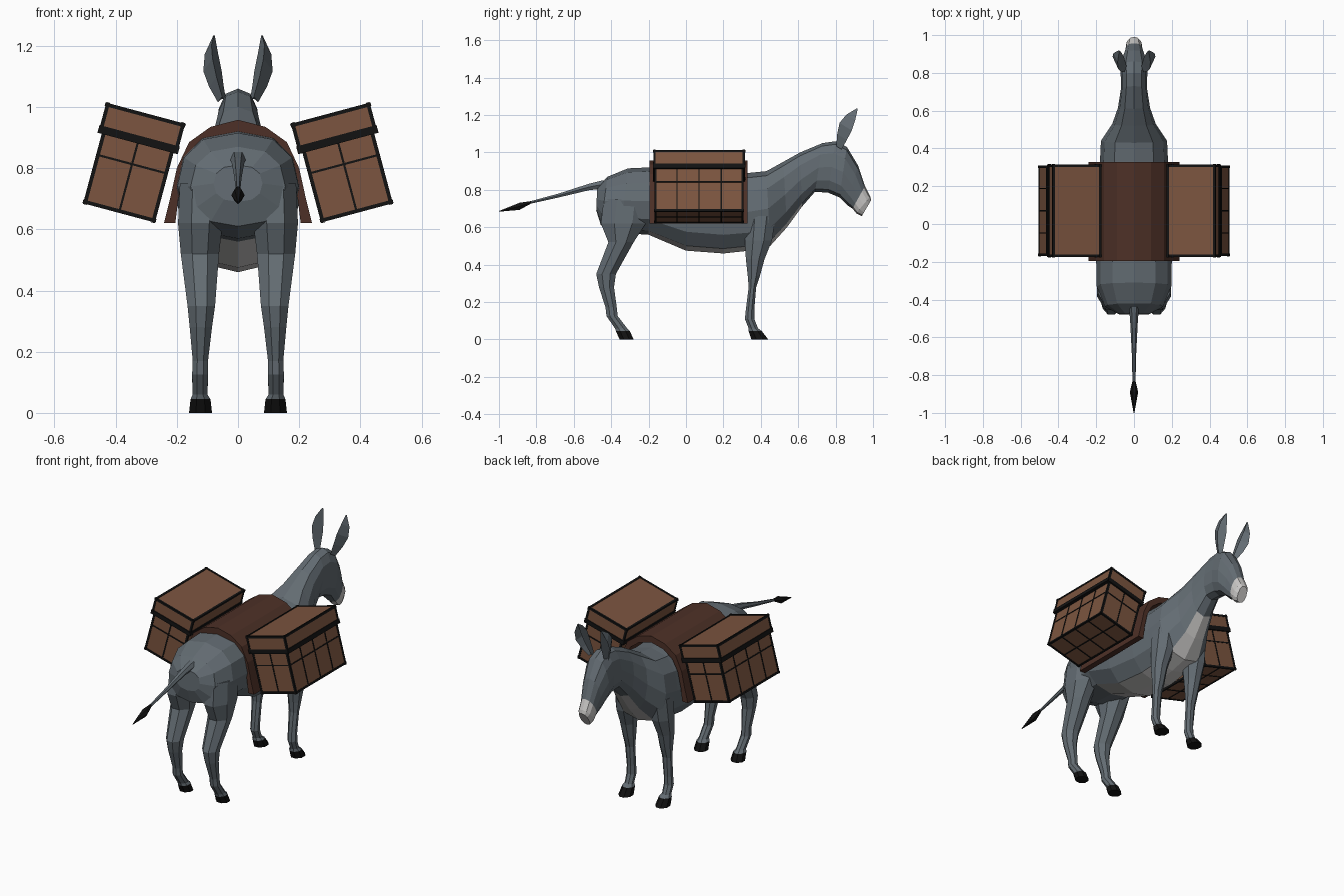
import bpy, bmesh
from math import sin, cos, pi, radians, copysign
from mathutils import Vector, Matrix

if "Cube" in bpy.data.objects:
    bpy.data.objects.remove(bpy.data.objects["Cube"])


def material(name, rgb):
    m = bpy.data.materials.new(name)
    m.use_nodes = True
    m.diffuse_color = (*rgb, 1)
    m.node_tree.nodes["Principled BSDF"].inputs["Base Color"].default_value = (*rgb, 1)
    return m


GREY = material("grey coat", (.125, .15, .17))
PALE = material("pale coat", (.58, .57, .56))
BLACK = material("black", (.006, .006, .006))
BROWN = material("leather brown", (.2, .09, .05))
DARK = material("dark brown blanket", (.075, .03, .02))


def finish(bm, name, mats):
    bmesh.ops.recalc_face_normals(bm, faces=bm.faces)
    me = bpy.data.meshes.new(name)
    bm.to_mesh(me)
    bm.free()
    for m in mats:
        me.materials.append(m)
    ob = bpy.data.objects.new(name, me)
    bpy.context.collection.objects.link(ob)
    return ob


def loft(name, rings, mats, rule=None):
    """Skin a list of closed rings; rule(ring index, side index) picks the colour."""
    bm = bmesh.new()
    vs = [[bm.verts.new(p) for p in r] for r in rings]
    n = len(rings[0])
    for k in range(len(vs) - 1):
        for i in range(n):
            j = (i + 1) % n
            f = bm.faces.new((vs[k][i], vs[k][j], vs[k + 1][j], vs[k + 1][i]))
            f.material_index = rule(k, i) if rule else 0
    for k, ring in ((0, vs[0]), (len(vs) - 2, vs[-1])):
        bm.faces.new(ring).material_index = rule(k, n // 2) if rule else 0
    return finish(bm, name, mats)


def power(v, e):
    return copysign(abs(v) ** e, v)


# Torso, neck and head: (bottom y, bottom z, top y, top z, half width)
SECTIONS = [
    (-.48, .69, -.475, .81, .08), (-.455, .61, -.42, .87, .155),
    (-.35, .57, -.31, .915, .198), (-.2, .56, -.2, .92, .2),
    (0, .475, 0, .91, .2), (.2, .46, .2, .89, .19), (.34, .475, .33, .89, .18),
    (.45, .5, .43, .9, .175), (.54, .6, .52, .95, .115),
    (.62, .71, .61, 1.0, .085), (.69, .79, .73, 1.05, .07),
    (.76, .785, .80, 1.06, .07), (.82, .76, .86, 1.03, .075),
    (.86, .72, .92, .93, .058), (.89, .7, .957, .82, .045),
    (.91, .675, .985, .765, .042), (.94, .66, .99, .745, .03)]
SIDES = 12


def body_ring(yb, zb, yt, zt, w):
    ring = []
    for i in range(SIDES):
        a = 2 * pi * i / SIDES
        t = .5 - .5 * power(cos(a), .9)
        ring.append((w * power(sin(a), .8), yb + (yt - yb) * t, zb + (zt - zb) * t))
    return ring


def coat(k, i):
    muzzle = k >= len(SECTIONS) - 3
    underside = 3 <= k <= 8 and i in (0, SIDES - 1)
    return 1 if muzzle or underside else 0


loft("body_and_head", [body_ring(*s) for s in SECTIONS], [GREY, PALE], coat)

# Legs: (z, back y, front y, inner x, outer x)
HIND = [(0, -.355, -.28, .085, .16), (.045, -.375, -.3, .09, .155),
        (.06, -.38, -.315, .1, .148), (.125, -.425, -.365, .098, .15),
        (.17, -.43, -.37, .098, .148), (.28, -.465, -.385, .085, .158),
        (.35, -.48, -.375, .075, .165), (.52, -.415, -.28, .062, .187),
        (.62, -.455, -.215, .05, .196), (.75, -.44, -.2, .05, .19)]
FRONT = [(0, .35, .44, .085, .16), (.045, .335, .405, .09, .155),
         (.06, .335, .385, .1, .148), (.11, .315, .365, .098, .15),
         (.16, .32, .365, .098, .148), (.28, .335, .375, .095, .152),
         (.34, .33, .395, .088, .158), (.43, .32, .42, .08, .168),
         (.53, .315, .46, .06, .175), (.66, .32, .48, .05, .172)]


def leg_ring(z, y0, y1, x0, x1, side):
    # chamfered eight-sided outline
    outline = ((.3, 0), (.7, 0), (1, .3), (1, .7), (.7, 1), (.3, 1), (0, .7), (0, .3))
    return [(side * (x0 + (x1 - x0) * u), y0 + (y1 - y0) * v, z) for u, v in outline]


for side, label in ((1, "left"), (-1, "right")):
    for part, rows in (("hind", HIND), ("front", FRONT)):
        loft(f"{part}_leg_{label}", [leg_ring(*r, side) for r in rows],
             [GREY, BLACK], lambda k, i: 1 if k == 0 else 0)

    # Cupped ear: four-point rings along a forward-leaning axis
    ear = []
    for t, w, d in ((0, .014, .03), (.25, .024, .055), (.5, .03, .07),
                    (.75, .022, .05), (1, .003, .006)):
        base = Vector((side * (.052 + .05 * sin(pi * t * .62) - .02 * t),
                       .825 + .092 * t, 1.02 + .213 * t))
        back = Vector((0, -.84, .54))
        across = Vector((side * w, 0, 0))
        flare = back * -.25 * d
        ear.append([base + back * d * .85, base + across + flare,
                    base + back * d * .45, base - across + flare])
    loft(f"ear_{label}", ear, [GREY])

# Tail with a black tuft: (y, z, radius)
TAIL = [(-.44, .83, .026), (-.52, .815, .02), (-.68, .77, .012), (-.83, .733, .008),
        (-.89, .712, .022), (-1, .685, .002)]
loft("tail", [[(r * cos(a * pi / 3), y, z + r * sin(a * pi / 3)) for a in range(6)]
              for y, z, r in TAIL], [GREY, BLACK], lambda k, i: 1 if k > 2 else 0)

# Saddle blanket: arched strip with thickness
half = [(0, .958), (.09, .935), (.16, .885), (.2, .8), (.222, .7), (.242, .62)]
inner = [(.205, .62), (.195, .7), (.175, .79), (.14, .855), (.08, .9), (0, .92)]
arch = half + inner[:-1]
outline = arch + [inner[-1]] + [(-x, z) for x, z in reversed(arch[1:])]
bm = bmesh.new()
ends = [[bm.verts.new((x, y, z)) for x, z in outline] for y in (-.195, .328)]
n, m = len(outline), len(half)
pairs = [(i, (i + 1) % n) for i in range(n)]
for i, j in pairs:
    bm.faces.new((ends[0][i], ends[0][j], ends[1][j], ends[1][i]))
for ring in ends:  # end caps as quads between outer and inner arcs
    for i in range(m - 1):
        p, q = 2 * m - 1 - i, 2 * m - 2 - i
        bm.faces.new((ring[i], ring[i + 1], ring[q], ring[p]))
        bm.faces.new((ring[-i % n], ring[-i - 1], ring[-q % n], ring[-p % n]))
finish(bm, "saddle_blanket", [DARK])


def block(bm, centre, size, mat):
    made = bmesh.ops.create_cube(bm, size=1, matrix=Matrix.Translation(centre)
                                 @ Matrix.Diagonal((*size, 1)))
    for f in {f for v in made["verts"] for f in v.link_faces}:
        f.material_index = mat


def edge_bars(bm, centre, size, t):
    """Black bars along all twelve edges of a block."""
    for axis in range(3):
        others = [a for a in range(3) if a != axis]
        for u in (-.5, .5):
            for v in (-.5, .5):
                c, s = Vector(centre), Vector((t, t, t))
                s[axis] = size[axis] + t * .8
                c[others[0]] += u * (size[others[0]] - t * .6)
                c[others[1]] += v * (size[others[1]] - t * .6)
                block(bm, c, s, 1)


# Pannier boxes hung at a tilt on both sides
W, L = .238, .472
for side, label in ((1, "left"), (-1, "right")):
    bm = bmesh.new()
    body_c, body_s = (0, 0, -.045), (W, L, .245)
    lid_c, lid_s = (0, 0, .12), (W + .024, L + .012, .09)
    block(bm, body_c, body_s, 0)
    block(bm, lid_c, lid_s, 0)
    edge_bars(bm, body_c, body_s, .012)
    edge_bars(bm, lid_c, lid_s, .012)
    # rim band under the lid, and thin seams
    block(bm, (0, 0, .078), (W + .034, L + .02, .026), 1)
    block(bm, (0, 0, -.005), (W + .005, L + .005, .007), 1)
    block(bm, (0, 0, -.045), (.007, L + .005, .25), 1)
    for y in (-.25, 0, .25):
        block(bm, (0, y * L, -.045), (W + .005, .007, .25), 1)
    ob = finish(bm, f"pannier_box_{label}", [BROWN, BLACK])
    ob.location = (side * .345, .07, .818)
    ob.rotation_euler = (0, -side * radians(15), 0)
